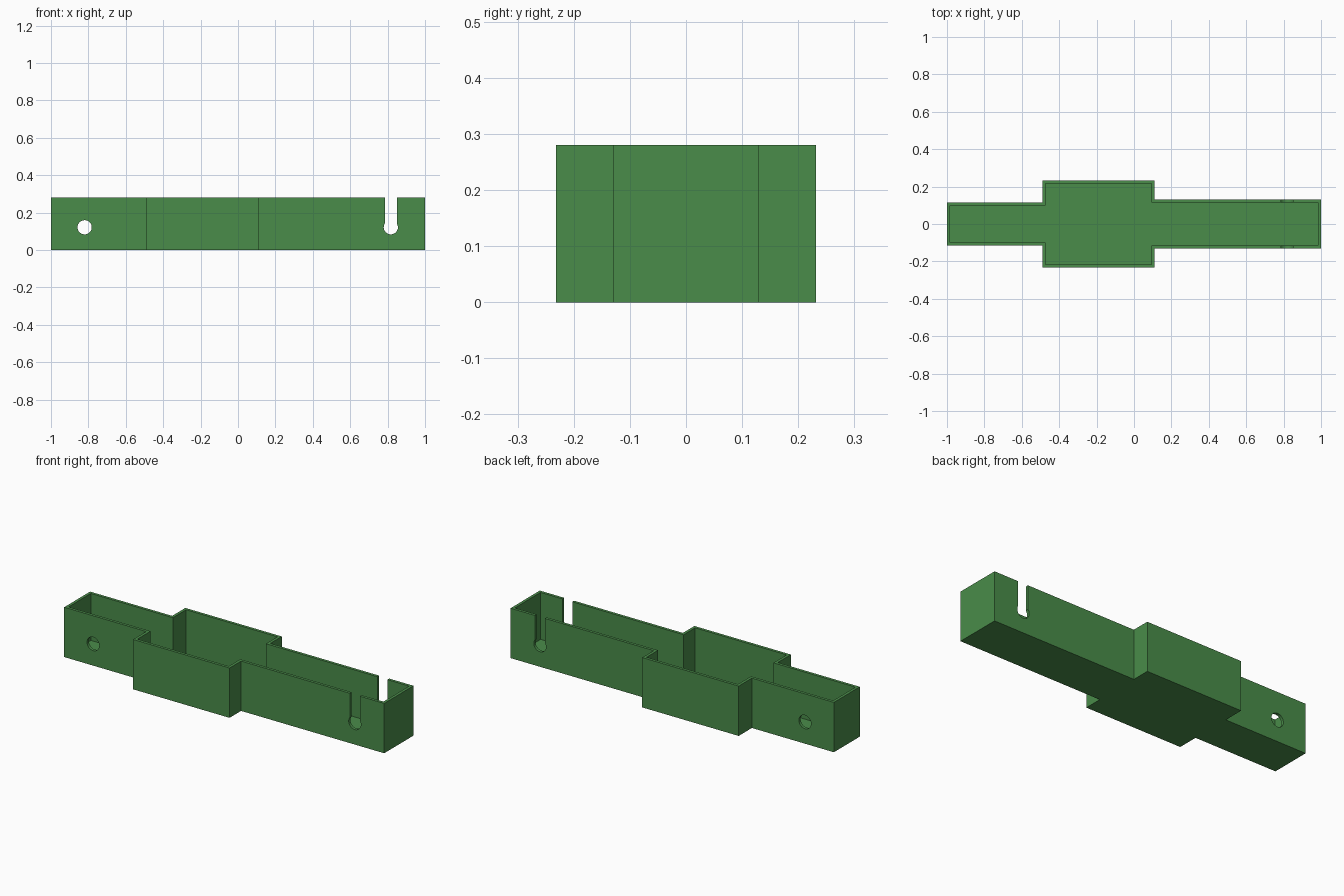
import bpy, bmesh, math
from mathutils import Matrix

if "Cube" in bpy.data.objects:
    bpy.data.objects.remove(bpy.data.objects["Cube"])

HEIGHT = 0.28
WALL = 0.016
# Stepped plan: (x start, x end, half width)
SECTIONS = [(-1.0, -0.49, 0.115), (-0.49, 0.11, 0.232), (0.11, 1.0, 0.13)]

green = bpy.data.materials.new("green")
green.diffuse_color = (0.068, 0.265, 0.068, 1)
green.use_nodes = True
green.node_tree.nodes["Principled BSDF"].inputs["Base Color"].default_value = green.diffuse_color


def finish(bm, name):
    bmesh.ops.recalc_face_normals(bm, faces=bm.faces)
    mesh = bpy.data.meshes.new(name)
    bm.to_mesh(mesh)
    bm.free()
    mesh.materials.append(green)
    obj = bpy.data.objects.new(name, mesh)
    bpy.context.collection.objects.link(obj)
    return obj


def stepped_block(name, inset, z0, z1):
    """Extrude the stepped outline, shrunk by inset, from z0 to z1."""
    (a, b, w1), (_, c, w2), (_, d, w3) = SECTIONS
    i = inset
    half = [(a + i, w1 - i), (b + i, w1 - i), (b + i, w2 - i),
            (c - i, w2 - i), (c - i, w3 - i), (d - i, w3 - i)]
    outline = half + [(x, -y) for x, y in reversed(half)]
    bm = bmesh.new()
    face = bm.faces.new([bm.verts.new((x, y, z0)) for x, y in outline])
    top = bmesh.ops.extrude_face_region(bm, geom=[face])["geom"]
    bmesh.ops.translate(bm, vec=(0, 0, z1 - z0),
                        verts=[v for v in top if isinstance(v, bmesh.types.BMVert)])
    return finish(bm, name)


def cross_hole(name, x, z, radius):
    """Cylinder along y through both side walls."""
    bm = bmesh.new()
    bmesh.ops.create_cone(bm, cap_ends=True, segments=32, radius1=radius, radius2=radius,
                          depth=1, matrix=Matrix.Translation((x, 0, z))
                          @ Matrix.Rotation(math.pi / 2, 4, 'X'))
    return finish(bm, name)


def slot_box(name, x0, x1, z0, z1):
    bm = bmesh.new()
    bmesh.ops.create_cube(bm, size=1, matrix=Matrix.Translation(((x0 + x1) / 2, 0, (z0 + z1) / 2))
                          @ Matrix.Diagonal((x1 - x0, 1, z1 - z0, 1)))
    return finish(bm, name)


# Open tray with a cavity, a pivot hole and a keyhole slot
tray = stepped_block("tray", 0, 0, HEIGHT)
cutters = [
    stepped_block("cavity_cutter", WALL, WALL, HEIGHT + 0.1),
    cross_hole("pivot_hole_cutter", -0.82, 0.122, 0.038),
    cross_hole("slot_end_cutter", 0.817, 0.122, 0.038),
    slot_box("slot_cutter", 0.787, 0.849, 0.122, HEIGHT + 0.1),
]
for cutter in cutters:
    mod = tray.modifiers.new(cutter.name, 'BOOLEAN')
    mod.operation = 'DIFFERENCE'
    mod.solver = 'EXACT'
    mod.object = cutter

# Apply the cuts, then remove the cutters
bpy.context.view_layer.objects.active = tray
tray.select_set(True)
for cutter in cutters:
    bpy.ops.object.modifier_apply(modifier=cutter.name)
    bpy.data.objects.remove(cutter)
bpy.ops.object.shade_smooth_by_angle(angle=math.radians(30))
